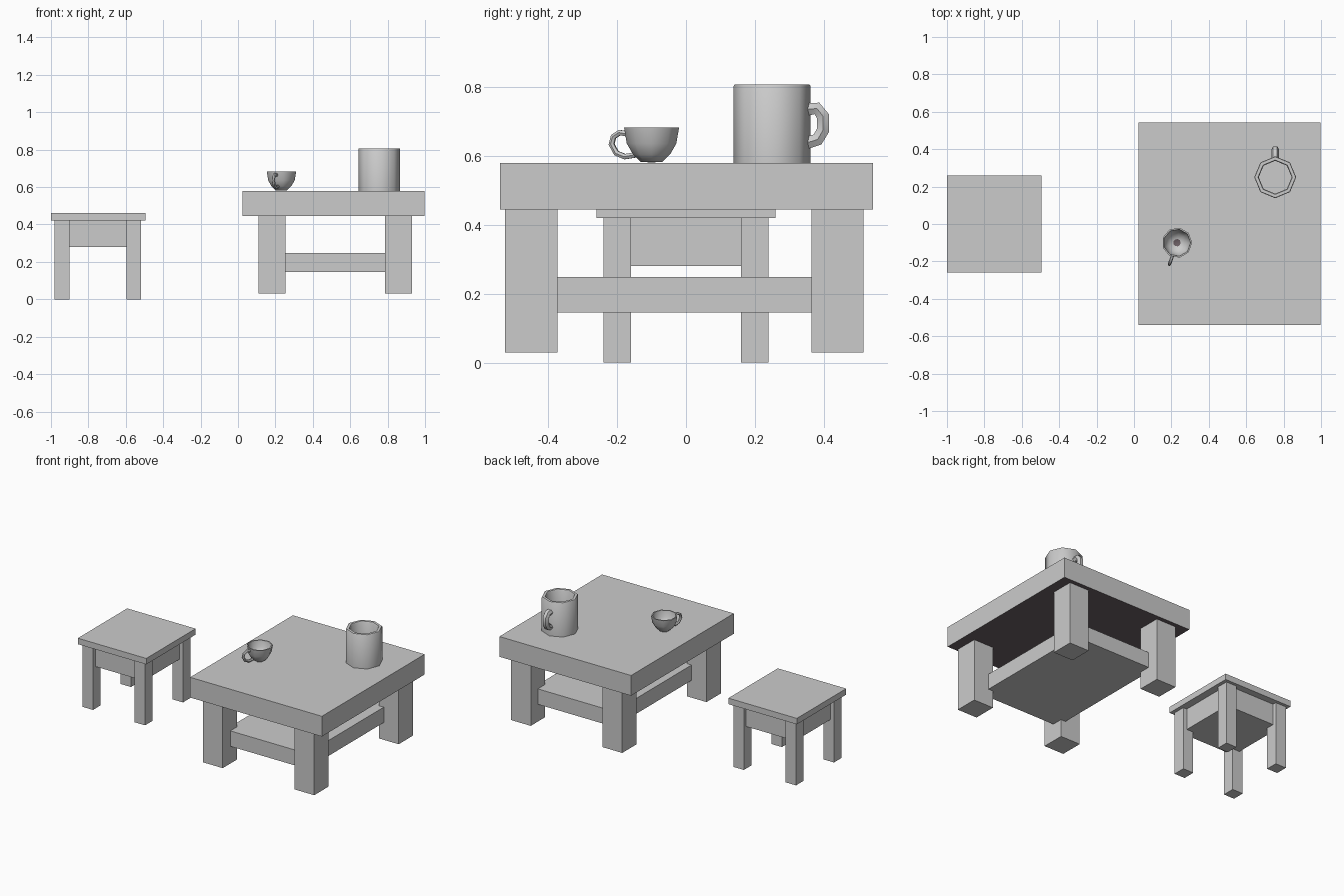
import bpy, bmesh, math
from mathutils import Vector

if "Cube" in bpy.data.objects:
    bpy.data.objects.remove(bpy.data.objects["Cube"])


def material(name, rgb):
    m = bpy.data.materials.new(name)
    m.diffuse_color = (*rgb, 1)
    m.use_nodes = True
    m.node_tree.nodes["Principled BSDF"].inputs["Base Color"].default_value = m.diffuse_color
    return m


GREY = material("light_grey", (0.6, 0.6, 0.6))
DARK = material("dark_brown", (0.15, 0.115, 0.13))


def add_mesh(name, bm, smooth=False):
    me = bpy.data.meshes.new(name)
    bm.to_mesh(me)
    bm.free()
    ob = bpy.data.objects.new(name, me)
    bpy.context.collection.objects.link(ob)
    me.materials.append(GREY)
    me.materials.append(DARK)
    if smooth:
        smooth_object(ob)
    return ob


def smooth_object(ob):
    bpy.ops.object.select_all(action='DESELECT')
    ob.select_set(True)
    bpy.context.view_layer.objects.active = ob
    bpy.ops.object.shade_smooth_by_angle(angle=math.radians(55))


def box(name, x, y, z):
    """Box spanning the given (low, high) ranges."""
    bm = bmesh.new()
    bmesh.ops.create_cube(bm, size=1)
    for v in bm.verts:
        v.co = [(r[0] + r[1]) / 2 + c * (r[1] - r[0]) for r, c in zip((x, y, z), v.co)]
    return add_mesh(name, bm)


def lathe(name, profile, centre, sides):
    """Revolve (radius, height) points; first and last points sit on the axis."""
    bm = bmesh.new()
    rings = []
    for r, z in profile:
        if r == 0:
            rings.append([bm.verts.new((*centre, z))] * sides)
        else:
            rings.append([bm.verts.new((centre[0] + r * math.cos(2 * math.pi * i / sides),
                                        centre[1] + r * math.sin(2 * math.pi * i / sides), z))
                          for i in range(sides)])
    for a, b in zip(rings, rings[1:]):
        for i in range(sides):
            j = (i + 1) % sides
            quad = dict.fromkeys((a[i], a[j], b[j], b[i]))
            bm.faces.new(list(quad))
    bmesh.ops.recalc_face_normals(bm, faces=bm.faces)
    return add_mesh(name, bm, True)


def handle(name, path, centre, direction, radius):
    """Tube along (distance, height) points in a vertical plane."""
    cu = bpy.data.curves.new(name, 'CURVE')
    cu.dimensions = '3D'
    cu.bevel_depth = radius
    cu.bevel_resolution = 1
    cu.use_fill_caps = True
    sp = cu.splines.new('POLY')
    sp.points.add(len(path) - 1)
    d = Vector(direction).normalized()
    for p, (r, z) in zip(sp.points, path):
        p.co = (centre[0] + d.x * r, centre[1] + d.y * r, z, 1)
    ob = bpy.data.objects.new(name, cu)
    bpy.context.collection.objects.link(ob)
    cu.materials.append(GREY)
    bpy.ops.object.select_all(action='DESELECT')
    ob.select_set(True)
    bpy.context.view_layer.objects.active = ob
    bpy.ops.object.convert(target='MESH')
    smooth_object(bpy.context.view_layer.objects.active)


# Stool
box("stool_seat", (-1, -0.495), (-0.26, 0.26), (0.42, 0.46))
box("stool_apron", (-0.955, -0.545), (-0.215, 0.215), (0.28, 0.42))
for x in ((-0.98, -0.902), (-0.595, -0.518)):
    for y in ((-0.24, -0.16), (0.16, 0.24)):
        box("stool_leg", x, y, (0, 0.42))

# Table, with a dark underside on its top
top = box("table_top", (0.025, 0.997), (-0.54, 0.543), (0.445, 0.58))
for p in top.data.polygons:
    if p.normal.z < -0.5:
        p.material_index = 1
box("table_shelf", (0.22, 0.82), (-0.445, 0.44), (0.145, 0.248))
for x in ((0.11, 0.255), (0.785, 0.93)):
    for y in ((-0.525, -0.373), (0.365, 0.515)):
        box("table_leg", x, y, (0.03, 0.445))

# Mug
MUG = (0.755, 0.25)
lathe("mug", [(0, 0.58), (0.112, 0.58), (0.112, 0.803), (0.109, 0.807), (0.092, 0.807),
              (0.088, 0.8), (0.088, 0.6), (0, 0.6)], MUG, 8)
handle("mug_handle", [(0.1, 0.735), (0.13, 0.738), (0.148, 0.715), (0.148, 0.675),
                      (0.132, 0.648), (0.1, 0.638)], MUG, (0, 1), 0.021)

# Cup with a dark spot in the bottom
CUP = (0.23, -0.1)
cup = lathe("cup", [(0, 0.581), (0.032, 0.583), (0.055, 0.605), (0.073, 0.636), (0.081, 0.682),
                    (0.073, 0.682), (0.066, 0.64), (0.048, 0.612), (0.02, 0.596), (0, 0.596)],
            CUP, 9)
for p in cup.data.polygons:
    if p.normal.z > 0.9 and p.center.z < 0.6 and (p.center.xy - Vector(CUP)).length < 0.02:
        p.material_index = 1
handle("cup_handle", [(0.074, 0.664), (0.098, 0.668), (0.117, 0.656), (0.123, 0.634),
                      (0.108, 0.608), (0.082, 0.598), (0.05, 0.603)], CUP, (-0.33, -0.94), 0.009)
